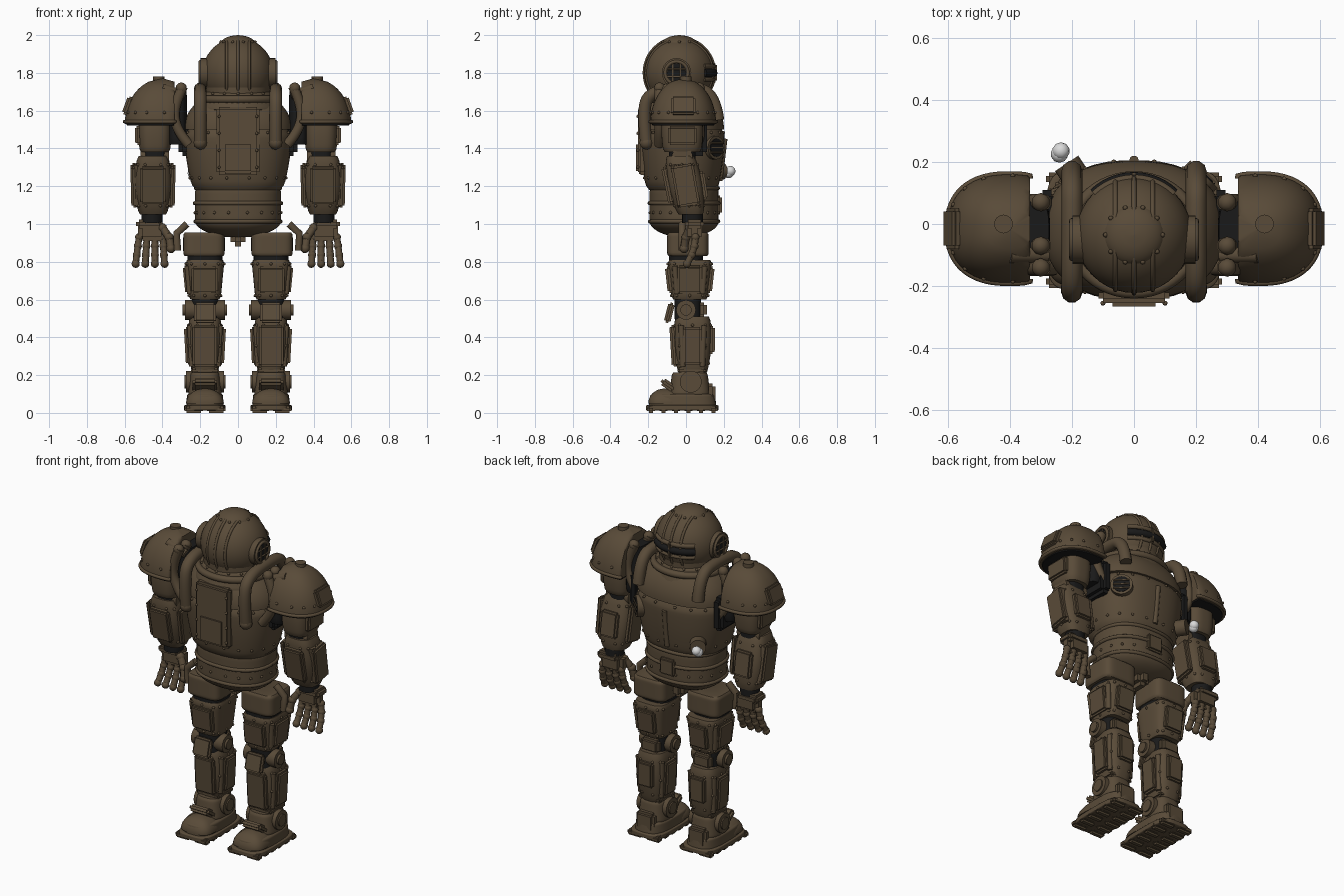
import bpy, bmesh, math
from mathutils import Vector, Matrix

if "Cube" in bpy.data.objects:
    bpy.data.objects.remove(bpy.data.objects["Cube"], do_unlink=True)


def material(name, red, green, blue):
    mat = bpy.data.materials.new(name)
    mat.use_nodes = True
    mat.diffuse_color = (red, green, blue, 1)
    mat.node_tree.nodes["Principled BSDF"].inputs["Base Color"].default_value = (red, green, blue, 1)
    return mat


BROWN = material("weathered brown", .1, .07, .04)
DARK = material("black gaps", .01, .01, .01)
WHITE = material("lamp white", .7, .7, .7)
OUT, BACK, INSIDE, FRONT = (math.pi / 2 * quarter for quarter in range(4))
ARM, LEG, HEAD_Y, HEAD_Z = .44, .175, -.035, 1.8


def finish(name, bm, mat):
    bmesh.ops.recalc_face_normals(bm, faces=bm.faces)
    mesh = bpy.data.meshes.new(name)
    bm.to_mesh(mesh)
    bm.free()
    mesh.materials.append(mat)
    part = bpy.data.objects.new(name, mesh)
    bpy.context.collection.objects.link(part)
    bpy.ops.object.select_all(action='DESELECT')
    part.select_set(True)
    bpy.context.view_layer.objects.active = part
    bpy.ops.object.shade_smooth_by_angle(angle=math.radians(45))


def taper(top, bulge):
    """Outline of a limb: straight taper, swelling in the middle, rounded ends."""
    return lambda t: (1 + (top - 1) * t + bulge * math.sin(math.pi * t)) * (1 - .08 * abs(2 * t - 1) ** 12)


def dome(t):
    return max(.03, math.sqrt(1 - t * t))


def bowl(t):
    return max(.3, dome(1 - t))


def shell(name, low, high, width, depth, x=0, y=0, lean=0, top=1, bulge=0, p=3, outline=None, flat=-1, mat=BROWN):
    """Stacked rounded sections. Returns a function giving surface points."""
    outline = outline or taper(top, bulge)

    def at(angle, t):
        u, v = (math.copysign(abs(w) ** (2 / p), w) * outline(t) for w in (math.cos(angle), math.sin(angle)))
        return Vector((max(flat, x + width * u), y + lean * t + depth * v, low + (high - low) * t))

    bm = bmesh.new()
    count, steps = 40, 14
    rings = [[bm.verts.new(at(math.tau * (i + .5) / count, k / steps)) for i in range(count)] for k in range(steps + 1)]
    for a, b in zip(rings, rings[1:]):
        for i in range(count):
            bm.faces.new((a[i - 1], a[i], b[i], b[i - 1]))
    bm.faces.new(rings[0])
    bm.faces.new(rings[-1])
    finish(name, bm, mat)
    return at


def block(name, size, matrix, mat=BROWN):
    bm = bmesh.new()
    bmesh.ops.create_cube(bm, size=1)
    bmesh.ops.scale(bm, vec=size, verts=bm.verts)
    bmesh.ops.bevel(bm, geom=bm.edges[:], offset=min(size) * .3, segments=2, affect='EDGES')
    bm.transform(matrix)
    finish(name, bm, mat)


def box(name, centre, size, tilt=0, mat=BROWN):
    block(name, size, Matrix.Translation(centre) @ Matrix.Rotation(tilt, 4, 'X'), mat)


def plate(name, at, angle, width, height, t=.5, thick=.035):
    """Armour plate lying along a shell."""
    up = (at(angle, t + .1) - at(angle, t - .1)).normalized()
    side = up.cross(Vector((math.cos(angle), math.sin(angle), 0))).normalized()
    turn = Matrix((side.cross(up), side, up)).transposed().to_4x4()
    block(name, (thick, width, height), Matrix.Translation(at(angle, t)) @ turn)


def disc(name, centre, axis, radius, depth, mat=BROWN):
    bm = bmesh.new()
    bmesh.ops.create_cone(bm, cap_ends=True, segments=24, radius1=radius, radius2=radius, depth=depth)
    turn = Vector((0, 0, 1)).rotation_difference(Vector(axis)).to_matrix().to_4x4()
    bm.transform(Matrix.Translation(centre) @ turn)
    finish(name, bm, mat)


def balls(name, centres, radius, mat=BROWN, detail=2):
    bm = bmesh.new()
    for centre in centres:
        bmesh.ops.create_icosphere(bm, subdivisions=detail, radius=radius, matrix=Matrix.Translation(centre))
    finish(name, bm, mat)


def bolts(name, at, count, levels):
    balls(name, [at(math.tau * i / count, t) for i in range(count) for t in levels], .009, detail=1)


def tube(name, points, radius, mat=BROWN, smooth=False):
    curve = bpy.data.curves.new(name, 'CURVE')
    curve.dimensions = '3D'
    curve.bevel_depth, curve.bevel_resolution, curve.use_fill_caps = radius, 3, True
    spline = curve.splines.new('NURBS' if smooth else 'POLY')
    spline.points.add(len(points) - 1)
    for knot, point in zip(spline.points, points):
        knot.co = (*point, 1)
    spline.use_endpoint_u = True
    spline.order_u = 3
    spline.use_smooth = True
    curve.materials.append(mat)
    bpy.context.collection.objects.link(bpy.data.objects.new(name, curve))


def rod(name, at, angle, radius=.015):
    tube(name, [at(angle, .15), at(angle, .85)], radius)


def hoop(name, at, t, radius, mat=BROWN, start=0, end=math.tau):
    tube(name, [at(start + (end - start) * i / 48, t) for i in range(49)], radius, mat)


def around(x, y, z, radius, upright=True):
    """Circle in the side plane or lying flat, for use by hoop."""
    if upright:
        return lambda angle, t: Vector((x, y + radius * math.cos(angle), z + radius * math.sin(angle)))
    return lambda angle, t: Vector((x + radius * math.cos(angle), y + radius * math.sin(angle), z))


# Helmet with seams, crown cap, collar and viewing slit
balls("helmet", [(0, HEAD_Y, HEAD_Z)], .187, detail=4)
shell("neck", 1.6, HEAD_Z, .17, .17, y=HEAD_Y, p=2)
crown = shell("crown_cap", 1.94, 2, .1, .1, y=HEAD_Y, p=2, outline=dome)
bolts("crown_bolts", crown, 10, [.4])
for x, radius in ((0, .187), (.06, .176), (-.06, .176)):
    hoop("helmet_seam", around(x, HEAD_Y, HEAD_Z, radius), 0, .008)
for name, rise, thick, mat in (("visor_brow", .035, .014, BROWN), ("visor_slit", 0, .022, DARK), ("visor_sill", -.035, .012, BROWN)):
    hoop(name, around(0, HEAD_Y, HEAD_Z + rise, .18, False), 0, thick, mat, .8, math.pi - .8)
box("visor_bar", (0, .15, HEAD_Z), (.03, .03, .1))
collar = shell("collar", 1.6, 1.7, .23, .21, y=HEAD_Y, top=.8, p=2)
hoop("collar_ring", collar, .6, .02)
bolts("collar_bolts", collar, 16, [.9])

# Torso, waist and hip bowl
chest = shell("chest", 1.18, 1.5, .24, .19, y=-.02, top=1.2, bulge=.04, p=2.4)
shell("chest_top", 1.5, 1.72, .288, .222, y=-.02, p=2.4, outline=dome)
bolts("chest_bolts", chest, 18, [.2, .95])
waist = shell("waist", 1, 1.2, .228, .183, y=-.01, p=2.3)
for t in (.07, .55, .95):
    hoop("waist_band", waist, t, .011)
bolts("waist_bolts", waist, 18, [.3])
shell("hip_bowl", .93, 1.02, .23, .185, y=-.01, p=2.3, outline=bowl)
plate("belt_clasp", waist, BACK, .1, .1)
box("crotch", (0, .02, .93), (.08, .16, .1))
box("chest_panel", (0, -.23, 1.44), (.23, .05, .36))
box("chest_lower_panel", (0, -.24, 1.35), (.17, .05, .17))
balls("panel_bolts", [(x, -.255, 1.3 + .09 * i) for x in (-.1, .1) for i in range(4)], .009, detail=1)
rod("back_spine", chest, BACK)

# Vent and lamp on the back
diagonal = Vector((1, 1, 0)).normalized()
vent = chest(math.pi / 4, .7)
disc("vent_rim", vent, diagonal, .062, .04)
disc("vent_mesh", vent + diagonal * .02, diagonal, .048, .008, DARK)
across = Vector((-diagonal.y, diagonal.x, 0)) * .045
for i in (-1, 0, 1):
    middle = vent + diagonal * .024 + Vector((0, 0, i * .025))
    tube("vent_bar", [middle - across, middle + across], .005)
disc("lamp_mount", (-.2, .17, 1.28), (-1, 1.5, 0), .045, .06)
balls("lamp", [(-.24, .225, 1.27), (-.235, .235, 1.28)], .028, WHITE)
middle_parts = set(bpy.context.scene.objects)

# Helmet side port
disc("side_port", (LEG, -.05, HEAD_Z), (1, 0, 0), .078, .045)
disc("side_port_glass", (.197, -.05, HEAD_Z), (1, 0, 0), .05, .008, DARK)
hoop("side_port_guard", around(.2, -.05, HEAD_Z, .06), 0, .009)
for shift in (-.02, .02):
    tube("port_bar", [(.203, shift - .05, HEAD_Z + end) for end in (-.05, .05)], .005)
    tube("port_bar", [(.203, end - .05, HEAD_Z + shift) for end in (-.05, .05)], .005)

# Hose over the shoulder, shoulder joint
hose_path = [(.2, -.21, 1.43), (.2, -.23, 1.6), (.2, -.19, 1.7), (.2, 0, 1.72), (.2, .15, 1.7), (.2, .17, 1.55)]
tube("hose", hose_path, .034, smooth=True)
balls("hose_end", hose_path[:1], .037)
box("armpit_gap", (.28, .01, 1.46), (.07, .2, .2), mat=DARK)
shell("shoulder_core", 1.42, 1.7, .05, .1, x=.32, y=-.02, mat=DARK)
for y in (-.14, -.07, .07):
    tube("shoulder_strut", [(.26, y, 1.42), (.33, y, 1.5), (.34, y, 1.63), (.29, y, 1.73)], .027, smooth=True)
    balls("shoulder_knuckle", [(.3, y, 1.72)], .03)
tube("shoulder_hinge", [(.28, -.1, 1.68), (.4, -.1, 1.72)], .025)

# Pauldron, open toward the body
pauldron = shell("pauldron", 1.53, 1.77, .2, .175, x=.4, y=-.015, p=2.4, outline=dome, flat=.335)
shell("pauldron_inside", 1.522, 1.532, .19, .165, x=.4, y=-.015, p=2.4, flat=.34, mat=DARK)
hoop("pauldron_rim", pauldron, .05, .01, start=-2, end=2)
balls("pauldron_bolts", [pauldron(i * .4, .25) for i in range(-4, 5)], .009, detail=1)
plate("pauldron_plate", pauldron, OUT, .13, .1, .4)
disc("pauldron_stud", (.42, 0, 1.765), (0, 0, 1), .03, .03)

# Upper arm and elbow
upper_arm = shell("upper_arm", 1.38, 1.6, .08, .1, x=ARM, y=-.02, bulge=.1)
plate("upper_arm_plate", upper_arm, OUT, .15, .1, .4)
shell("elbow_gap", 1.3, 1.4, .06, .07, x=ARM, y=-.02, mat=DARK)
disc("elbow", (ARM, -.02, 1.355), (1, 0, 0), .055, .15)

# Forearm with guards and rods, wrist
forearm = shell("forearm", 1.05, 1.36, .075, .07, x=ARM + .01, y=.025, lean=-.055, top=1.1, bulge=.28)
plate("forearm_side", forearm, OUT, .12, .22)
plate("forearm_side", forearm, INSIDE, .12, .22)
plate("forearm_guard", forearm, FRONT, .13, .2)
plate("forearm_back", forearm, BACK, .11, .15)
for turn in (-.4, -.2, .2, .4):
    rod("forearm_rod", forearm, turn)
bolts("forearm_bolts", forearm, 10, [.15, .85])
disc("wrist", (ARM + .015, .035, 1.035), (0, 0, 1), .055, .06, DARK)

# Hand: palm, four jointed fingers and thumb
box("palm", (ARM + .015, .045, .965), (.15, .08, .11))
box("hand_guard", (ARM + .03, .045, 1), (.14, .1, .05))
for i in range(4):
    joints = [(ARM + (i - 1) * (.042 + .003 * j), .05 - .005 * j * j, .93 - .047 * j) for j in range(4)]
    tube("finger", joints, .018)
    balls("finger_joints", joints, .022)
thumb = [(.4, .02, .98), (.365, 0, .93), (.355, -.01, .87)]
tube("thumb", thumb, .021)
balls("thumb_joints", thumb, .025)

# Hip block, thigh and hip flap
shell("hip_block", .83, .955, .11, .11, x=LEG + .005, y=.01, p=5)
shell("thigh_gap", .78, .84, .092, .09, x=LEG, mat=DARK)
thigh = shell("thigh", .6, .81, .083, .095, x=LEG, y=.02, top=1.25, p=4)
plate("thigh_plate", thigh, FRONT, .14, .14)
plate("thigh_side", thigh, OUT, .13, .15)
plate("thigh_back", thigh, BACK, .12, .14)
bolts("thigh_bolts", thigh, 12, [.1, .9])
for turn in (-.5, .5):
    rod("thigh_rod", thigh, turn)
tube("hip_flap", [(.27, -.02, 1), (.325, -.02, .95), (.32, -.02, .86)], .02)

# Knee
shell("knee_core", .48, .62, .07, .07, x=LEG, y=.01, mat=DARK)
disc("knee_hinge", (LEG, 0, .545), (1, 0, 0), .052, .21)
disc("knee_bolt", (LEG, 0, .545), (1, 0, 0), .03, .235)
box("knee_pad", (LEG, -.088, .53), (.115, .035, .11), -.25)
box("knee_back", (LEG, .085, .545), (.12, .05, .08))

# Shin with plates and pistons
shin = shell("shin", .2, .51, .067, .075, x=LEG, y=.035, top=1.25, bulge=.2)
plate("shin_plate", shin, FRONT, .13, .22)
plate("shin_side", shin, OUT, .1, .2)
plate("shin_side", shin, INSIDE, .1, .2)
plate("calf_plate", shin, BACK, .1, .15, .6)
bolts("shin_bolts", shin, 10, [.2, .5, .85])
for turn in (-.5, .5, math.pi - .5, math.pi + .5):
    rod("shin_piston", shin, turn)

# Ankle and boot
shell("ankle_gap", .17, .24, .068, .07, x=LEG, y=.03, mat=DARK)
disc("ankle_hinge", (LEG, .025, .165), (1, 0, 0), .058, .2)
disc("ankle_bolt", (LEG, .025, .165), (1, 0, 0), .035, .215)
box("ankle_cuff", (LEG, .03, .225), (.15, .15, .03))
shell("boot", .03, .1, .1, .18, x=LEG, y=-.018, top=.95)
shell("boot_neck", .09, .215, .09, .11, x=LEG, y=.02, top=.85)
shell("toe_cap", .05, .13, .1, .09, x=LEG, y=-.11, outline=dome)
box("boot_tongue", (LEG, -.085, .14), (.13, .11, .04), -.6)
box("heel_guard", (LEG, .13, .1), (.12, .05, .11))
sole = shell("sole", .012, .042, .11, .193, x=LEG, y=-.02, p=4)
for i in range(6):
    for side in (-.06, .06):
        box("sole_lug", (LEG + side, -.185 + i * .066, .018), (.098, .042, .036))

# Mirror every side part to the other side
for part in set(bpy.context.scene.objects) - middle_parts:
    twin = part.copy()
    twin.data = part.data.copy()
    twin.data.transform(Matrix.Scale(-1, 4, (1, 0, 0)))
    if twin.type == 'MESH':
        twin.data.flip_normals()
    twin.name = "right_" + part.name
    part.name = "left_" + part.name
    bpy.context.collection.objects.link(twin)
